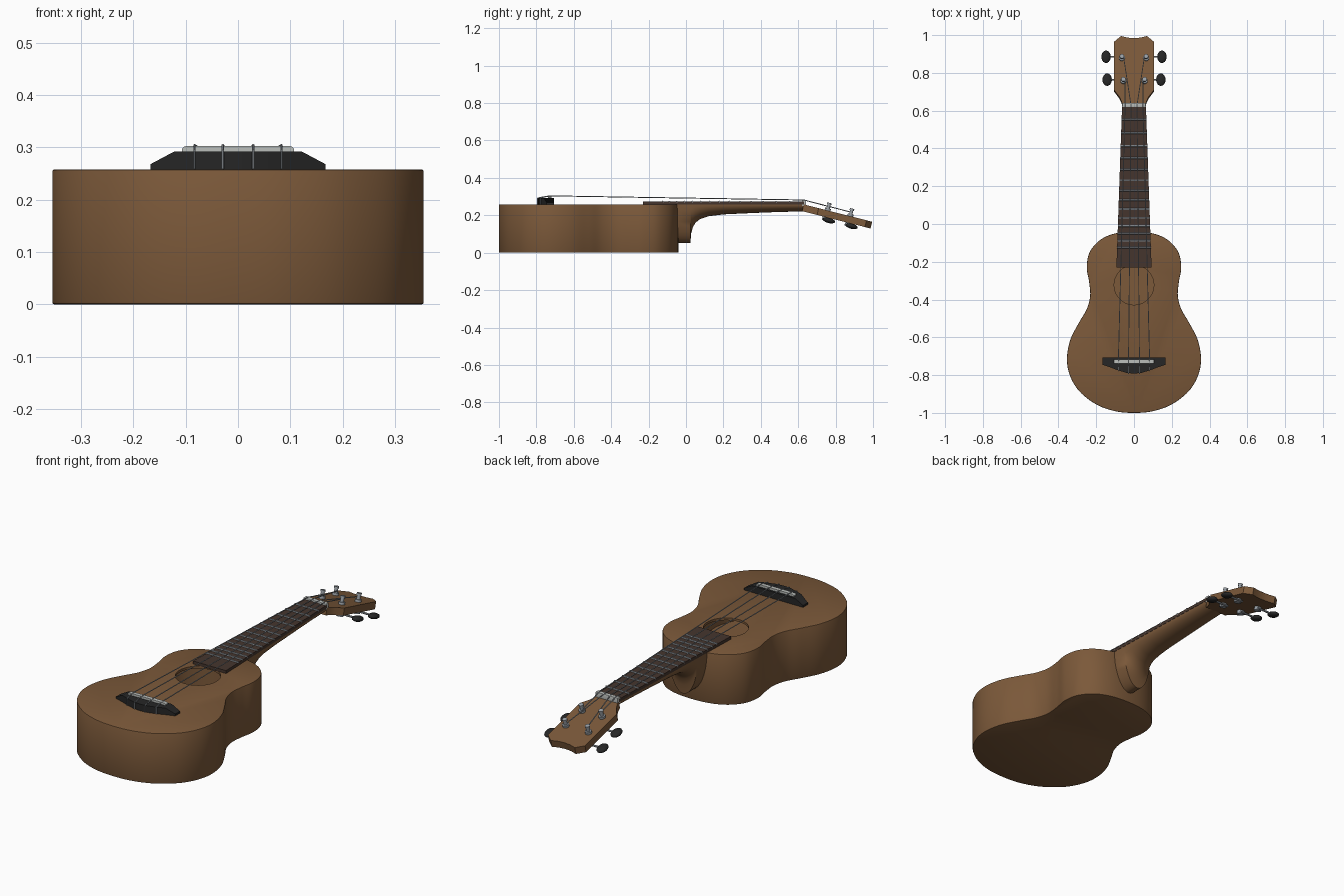
import bpy, bmesh, math
from mathutils import Vector, Matrix

if "Cube" in bpy.data.objects:
    bpy.data.objects.remove(bpy.data.objects["Cube"])


def mat(name, r, g, b):
    m = bpy.data.materials.new(name)
    m.diffuse_color = (r, g, b, 1)
    m.use_nodes = True
    m.node_tree.nodes["Principled BSDF"].inputs["Base Color"].default_value = m.diffuse_color
    return m


WOOD = mat("brown wood", 0.200, 0.100, 0.042)
DARK = mat("dark fretboard wood", 0.060, 0.036, 0.027)
BLACK = mat("black", 0.019, 0.019, 0.019)
METAL = mat("grey metal", 0.33, 0.36, 0.39)
IVORY = mat("pale grey", 0.50, 0.52, 0.50)


def finish(bm, name, m, angle=35):
    bmesh.ops.recalc_face_normals(bm, faces=bm.faces)
    me = bpy.data.meshes.new(name)
    bm.to_mesh(me)
    bm.free()
    ob = bpy.data.objects.new(name, me)
    bpy.context.collection.objects.link(ob)
    me.materials.append(m)
    smooth(ob, angle)
    return ob


def smooth(ob, angle=35):
    bpy.ops.object.select_all(action='DESELECT')
    ob.select_set(True)
    bpy.context.view_layer.objects.active = ob
    bpy.ops.object.shade_smooth_by_angle(angle=math.radians(angle))


def prism(name, pts, z0, z1, m, bevel=0, xform=None):
    """Extrude a flat outline from z0 to z1, optionally softening the cap edges."""
    bm = bmesh.new()
    f = bm.faces.new([bm.verts.new((x, y, z0)) for x, y in pts])
    r = bmesh.ops.extrude_face_region(bm, geom=[f])
    bmesh.ops.translate(bm, vec=(0, 0, z1 - z0), verts=[v for v in r['geom'] if isinstance(v, bmesh.types.BMVert)])
    if bevel:
        caps = [e for e in bm.edges if abs(e.verts[0].co.z - e.verts[1].co.z) < 1e-6]
        bmesh.ops.bevel(bm, geom=caps, offset=bevel, segments=2, profile=0.5, affect='EDGES')
    if xform:
        bm.transform(xform)
    return finish(bm, name, m)


def mirror(pts):
    """Close a right-hand half outline by reflecting it in x."""
    return pts + [(-x, y) for x, y in reversed(pts) if abs(x) > 1e-6]


def spline(p, n=6):
    """Closed smooth curve through the points."""
    out, k = [], len(p)
    for i in range(k):
        a, b, c, d = (Vector(p[(i + j) % k]) for j in (-1, 0, 1, 2))
        for s in range(n):
            t = s / n
            v = 0.5 * (2 * b + (c - a) * t + (2 * a - 5 * b + 4 * c - d) * t * t + (3 * b - a - 3 * c + d) * t ** 3)
            out.append((v.x, v.y))
    return out


def inset(pts, d):
    """Offset a counter-clockwise outline inwards."""
    out = []
    for i, p in enumerate(pts):
        t = (Vector(pts[(i + 1) % len(pts)]) - Vector(pts[i - 1])).normalized()
        out.append((p[0] - t.y * d, p[1] + t.x * d))
    return out


def tube(name, pts, r, m, sides=8):
    """Round bars along a path."""
    bm = bmesh.new()
    for a, b in zip(pts, pts[1:]):
        a, b = Vector(a), Vector(b)
        d = b - a
        M = Matrix.Translation((a + b) / 2) @ d.to_track_quat('Z', 'Y').to_matrix().to_4x4()
        bmesh.ops.create_cone(bm, cap_ends=True, segments=sides, radius1=r, radius2=r, depth=d.length, matrix=M)
    return finish(bm, name, m)


# Hollow body with sound hole
half = [(0, -1), (0.1, -0.991), (0.2, -0.955), (0.29, -0.885), (0.34, -0.80), (0.355, -0.71), (0.336, -0.61),
        (0.29, -0.52), (0.25, -0.45), (0.232, -0.38), (0.238, -0.305), (0.25, -0.23), (0.235, -0.15),
        (0.18, -0.085), (0.1, -0.05), (0, -0.04)]
outline = spline(mirror(half))
body = prism("body", outline, 0, 0.258, WOOD, bevel=0.004)
hollow = prism("hollow_cutter", inset(outline, 0.012), 0.012, 0.246, WOOD)
circle = [(0.105 * math.cos(a), -0.323 + 0.105 * math.sin(a)) for a in (i * math.tau / 48 for i in range(48))]
hole = prism("hole_cutter", circle, 0.2, 0.3, WOOD)
for cutter in (hollow, hole):
    mod = body.modifiers.new("cut", 'BOOLEAN')
    mod.operation, mod.object, mod.solver = 'DIFFERENCE', cutter, 'EXACT'
    bpy.context.view_layer.objects.active = body
    bpy.ops.object.modifier_apply(modifier="cut")
    bpy.data.objects.remove(cutter)
smooth(body)

# Neck with heel: half-round sections swept along y
NUT_Y, SCALE, TOP = 0.63, 1.36, 0.258


def half_width(y):
    return 0.063 + (NUT_Y - y) * 0.035


bm = bmesh.new()
rings = []
for y, zb in [(-0.055, 0.053), (0.024, 0.053), (0.027, 0.10), (0.036, 0.135), (0.05, 0.16), (0.075, 0.18),
              (0.12, 0.195), (0.2, 0.205), (0.35, 0.212), (0.5, 0.218), (0.64, 0.221)]:
    w = half_width(y) - 0.001
    rings.append([bm.verts.new((w * math.cos(a), y, TOP - (TOP - zb) * math.sin(a)))
                  for a in (i * math.pi / 20 for i in range(21))])
for a, b in zip(rings, rings[1:]):
    for i in range(21):
        j = (i + 1) % 21
        bm.faces.new((a[i], a[j], b[j], b[i]))
bm.faces.new(rings[0])
bm.faces.new(rings[-1])
finish(bm, "neck", WOOD, 50)

# Fretboard, frets and nut
e = -0.23
prism("fretboard", mirror([(half_width(e), e), (half_width(NUT_Y), NUT_Y)]), 0.257, 0.273, DARK)
for n in range(1, 15):
    y = NUT_Y - SCALE * (1 - 2 ** (-n / 12))
    w = half_width(y)
    tube("fret_%d" % n, [(-w, y, 0.273), (w, y, 0.273)], 0.005, METAL)
prism("nut", mirror([(0.063, 0.62), (0.062, 0.641)]), 0.25, 0.281, IVORY, bevel=0.002)

# Headstock, tilted back; local y runs along its face, local z is its normal
HEAD = Matrix.Translation((0, NUT_Y, TOP)) @ Matrix.Rotation(-math.radians(14.2), 4, 'X')
prism("headstock", mirror([(0.062, 0), (0.066, 0.02), (0.078, 0.045), (0.105, 0.082), (0.105, 0.346),
                           (0.068, 0.377), (0.035, 0.368), (0, 0.365)]), -0.037, 0, WOOD, xform=HEAD)

# Tuners
for row, (px, ps, bx) in enumerate([(0.056, 0.131, 0.142), (0.064, 0.256, 0.148)]):
    for sx, side in ((-1, "left"), (1, "right")):
        tag = "_%s_%d" % (side, row + 1)
        P = lambda x, s, z: HEAD @ Vector((sx * x, s, z))
        tube("tuner_post" + tag, [P(px, ps, -0.05), P(px, ps, 0.042)], 0.009, METAL, 16)
        tube("tuner_bushing" + tag, [P(px, ps, -0.002), P(px, ps, 0.012)], 0.016, METAL, 16)
        tube("tuner_cap" + tag, [P(px, ps, 0.032), P(px, ps, 0.042)], 0.012, METAL, 16)
        tube("tuner_gear" + tag, [P(px, ps, -0.056), P(px, ps, -0.038)], 0.018, METAL, 16)
        tube("tuner_shaft" + tag, [P(px - 0.015, ps + 0.02, -0.05), P(bx, ps + 0.02, -0.05)], 0.005, METAL, 10)
        bm = bmesh.new()
        bmesh.ops.create_uvsphere(bm, u_segments=20, v_segments=12, radius=1)
        bm.transform(HEAD @ Matrix.Translation((sx * bx, ps + 0.02, -0.05)) @ Matrix.Diagonal((0.025, 0.034, 0.014, 1)))
        finish(bm, "tuner_button" + tag, BLACK, 60)

# Bridge: curved front edge, ends sloping down
bridge = prism("bridge", mirror([(0, -0.792), (0.04, -0.788), (0.09, -0.773), (0.122, -0.760), (0.167, -0.745),
                                 (0.167, -0.707), (0.122, -0.707)]), 0.256, 0.292, BLACK)
for v in bridge.data.vertices:
    if abs(v.co.x) > 0.15 and v.co.z > 0.28:
        v.co.z = 0.268
smooth(bridge, 20)

# Saddle with rounded upper corners
saddle = [(0.107, 0.28), (0.107, 0.297), (0.104, 0.301), (0.098, 0.303)]
prism("saddle", mirror(saddle), 0.718, 0.738, IVORY, xform=Matrix.Rotation(math.pi / 2, 4, 'X'))

# Strings: tied at the bridge, over saddle and nut, to the posts
for sx, side in ((-1, "left"), (1, "right")):
    for kind, xs, xn, px, ps, front in (("outer", 0.083, 0.047, 0.047, 0.131, -0.778),
                                        ("inner", 0.029, 0.016, 0.055, 0.256, -0.792)):
        tube("string_%s_%s" % (kind, side),
             [(sx * xs, front - 0.001, 0.259), (sx * xs, front - 0.001, 0.293), (sx * xs, -0.728, 0.304),
              (sx * xn, 0.63, 0.282), HEAD @ Vector((sx * px, ps, 0.022))], 0.0025, METAL, 6)
